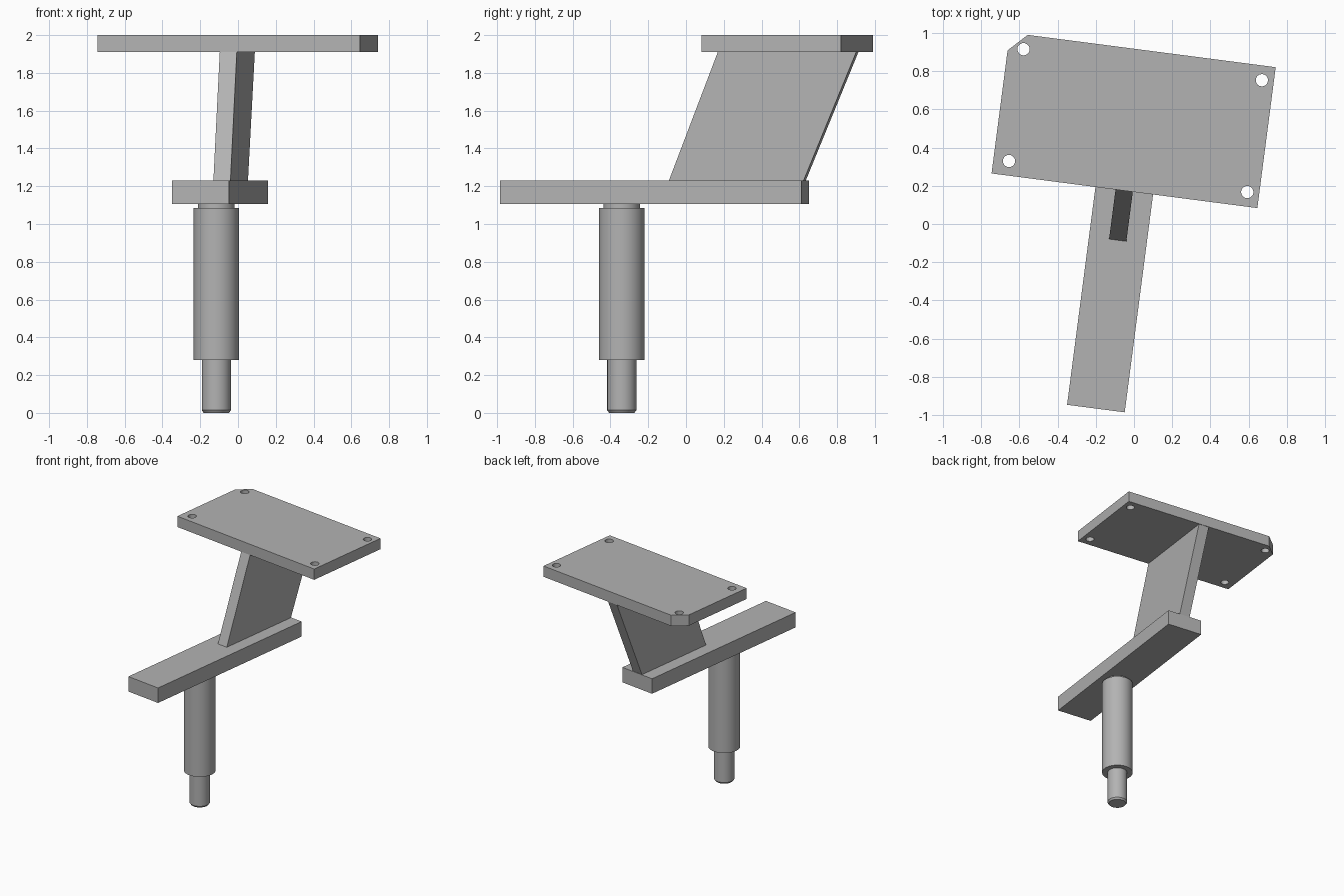
import bpy, bmesh
from math import radians, cos, sin, pi
from mathutils import Matrix

cube = bpy.data.objects.get("Cube")
if cube:
    bpy.data.objects.remove(cube, do_unlink=True)

# The whole stand is turned slightly about the vertical axis
TURN = Matrix.Rotation(radians(-7.42), 4, 'Z')

metal = bpy.data.materials.new("grey_metal")
metal.use_nodes = True
GREY = (0.45, 0.45, 0.45, 1)
metal.diffuse_color = GREY
metal.node_tree.nodes["Principled BSDF"].inputs["Base Color"].default_value = GREY


def finish(name, bm):
    bmesh.ops.recalc_face_normals(bm, faces=bm.faces)
    mesh = bpy.data.meshes.new(name)
    bm.to_mesh(mesh)
    bm.free()
    mesh.materials.append(metal)
    ob = bpy.data.objects.new(name, mesh)
    ob.matrix_world = TURN
    bpy.context.collection.objects.link(ob)
    return ob


def prism(name, outline, offset):
    """Extrude a closed outline of 3D points by an offset."""
    bm = bmesh.new()
    face = bm.faces.new([bm.verts.new(p) for p in outline])
    geom = bmesh.ops.extrude_face_region(bm, geom=[face], use_keep_orig=True)["geom"]
    verts = [g for g in geom if isinstance(g, bmesh.types.BMVert)]
    bmesh.ops.translate(bm, verts=verts, vec=offset)
    return finish(name, bm)


def lathe(name, centre, profile, sides=48):
    """Stack rings of (radius, height) and cap both ends."""
    bm = bmesh.new()
    rings = [[bm.verts.new((centre[0] + r * cos(2 * pi * i / sides),
                            centre[1] + r * sin(2 * pi * i / sides), z))
              for i in range(sides)] for r, z in profile]
    for a, b in zip(rings, rings[1:]):
        for i in range(sides):
            j = (i + 1) % sides
            bm.faces.new((a[i], a[j], b[j], b[i]))
    bm.faces.new(rings[0])
    bm.faces.new(rings[-1])
    return finish(name, bm)


def smooth(ob):
    bpy.ops.object.select_all(action='DESELECT')
    ob.select_set(True)
    bpy.context.view_layer.objects.active = ob
    bpy.ops.object.shade_smooth_by_angle(angle=radians(30))


# Top plate with one clipped corner
LEFT, RIGHT, FRONT, BACK = -0.773, 0.629, 0.166, 0.909
CLIP = 0.094
PLATE_Z, TOP_Z = 1.91, 2.0
corners = [(LEFT, FRONT), (RIGHT, FRONT), (RIGHT, BACK),
           (LEFT + CLIP, BACK), (LEFT, BACK - CLIP)]
plate = prism("top_plate", [(x, y, PLATE_Z) for x, y in corners],
              (0, 0, TOP_Z - PLATE_Z))

# Four bolt holes through the plate
for side, x in (("right", -0.691), ("left", 0.566)):
    for end, y in (("front", 0.242), ("back", 0.832)):
        cutter = lathe(f"hole_cutter_{end}_{side}", (x, y),
                       [(0.032, PLATE_Z - 0.1), (0.032, TOP_Z + 0.1)], 32)
        cutter.hide_render = True
        cutter.hide_viewport = True
        cutter.display_type = 'WIRE'
        cut = plate.modifiers.new(cutter.name, 'BOOLEAN')
        cut.operation = 'DIFFERENCE'
        cut.solver = 'EXACT'
        cut.object = cutter

# Long flat arm
ARM_Z, ARM_TOP = 1.105, 1.23
prism("base_arm", [(x, y, ARM_Z) for x, y in
                   [(-0.225, -0.983), (0.079, -0.983), (0.079, 0.627), (-0.225, 0.627)]],
      (0, 0, ARM_TOP - ARM_Z))

# Leaning web between the arm and the plate
prism("slanted_web", [(-0.119, y, z) for y, z in
                      [(-0.095, ARM_TOP), (0.624, ARM_TOP), (0.905, PLATE_Z), (FRONT, PLATE_Z)]],
      (0.091, 0, 0))

# Stepped post with a chamfered tip
post = lathe("stepped_post", (-0.070, -0.352),
             [(0.067, 0), (0.077, 0.014), (0.077, 0.28), (0.12, 0.28),
              (0.12, 1.085), (0.097, 1.085), (0.097, ARM_Z)])
smooth(post)
